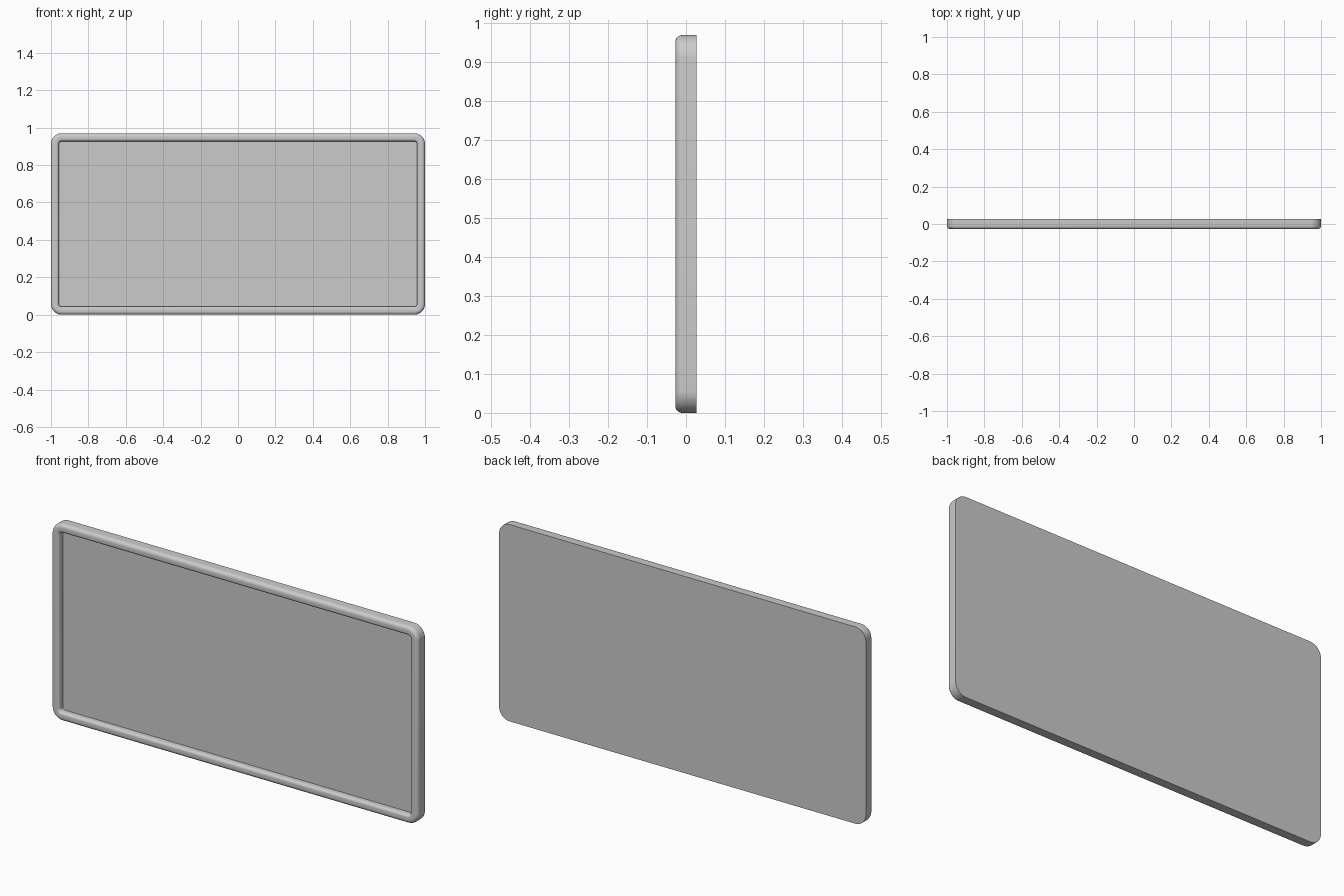
import bpy, bmesh
from math import sin, cos, pi

if "Cube" in bpy.data.objects:
    bpy.data.objects.remove(bpy.data.objects["Cube"])

W, H, HALF = 1.0, 0.97, 0.0275   # half width, height, half thickness
CORNER, RIM, SEG = 0.058, 0.043, 10
PANEL_Y = 0.003                  # front face of the recessed panel


def rounded_loop(bm, inset, y):
    """Rounded rectangle in the XZ plane, concentric with the outer outline."""
    r = CORNER - inset
    centres = [(W - CORNER, H - CORNER), (-W + CORNER, H - CORNER),
               (-W + CORNER, CORNER), (W - CORNER, CORNER)]
    verts = []
    for q, (cx, cz) in enumerate(centres):
        for i in range(SEG + 1):
            a = (q + i / SEG) * pi / 2
            verts.append(bm.verts.new((cx + r * cos(a), y, cz + r * sin(a))))
    return verts


def loft(name, profile, cap_first, cap_last):
    """Sweep an (inset, y) profile around the rounded rectangle."""
    bm = bmesh.new()
    loops = [rounded_loop(bm, d, y) for d, y in profile]
    for a, b in zip(loops, loops[1:]):
        n = len(a)
        for i in range(n):
            j = (i + 1) % n
            bm.faces.new((a[i], a[j], b[j], b[i]))
    if cap_first:
        bm.faces.new(loops[0])
    if cap_last:
        bm.faces.new(loops[-1])
    bmesh.ops.recalc_face_normals(bm, faces=bm.faces)
    mesh = bpy.data.meshes.new(name)
    bm.to_mesh(mesh)
    bm.free()
    obj = bpy.data.objects.new(name, mesh)
    bpy.context.collection.objects.link(obj)
    bpy.context.view_layer.objects.active = obj
    obj.select_set(True)
    bpy.ops.object.shade_smooth_by_angle(angle=0.6)
    obj.select_set(False)
    return obj


# Board: flat back, rounded raised rim, recessed front panel
R_OUT, R_IN, N = 0.018, 0.014, 8
profile = [(0, HALF)]
for i in range(N + 1):
    a = i / N * pi / 2
    profile.append((R_OUT * (1 - cos(a)), -HALF + R_OUT * (1 - sin(a))))
for i in range(N + 1):
    a = i / N * pi / 2
    profile.append((RIM - R_IN * (1 - sin(a)), -HALF + R_IN * (1 - cos(a))))
profile.append((RIM, PANEL_Y))
loft("framed_board", profile, True, True)
